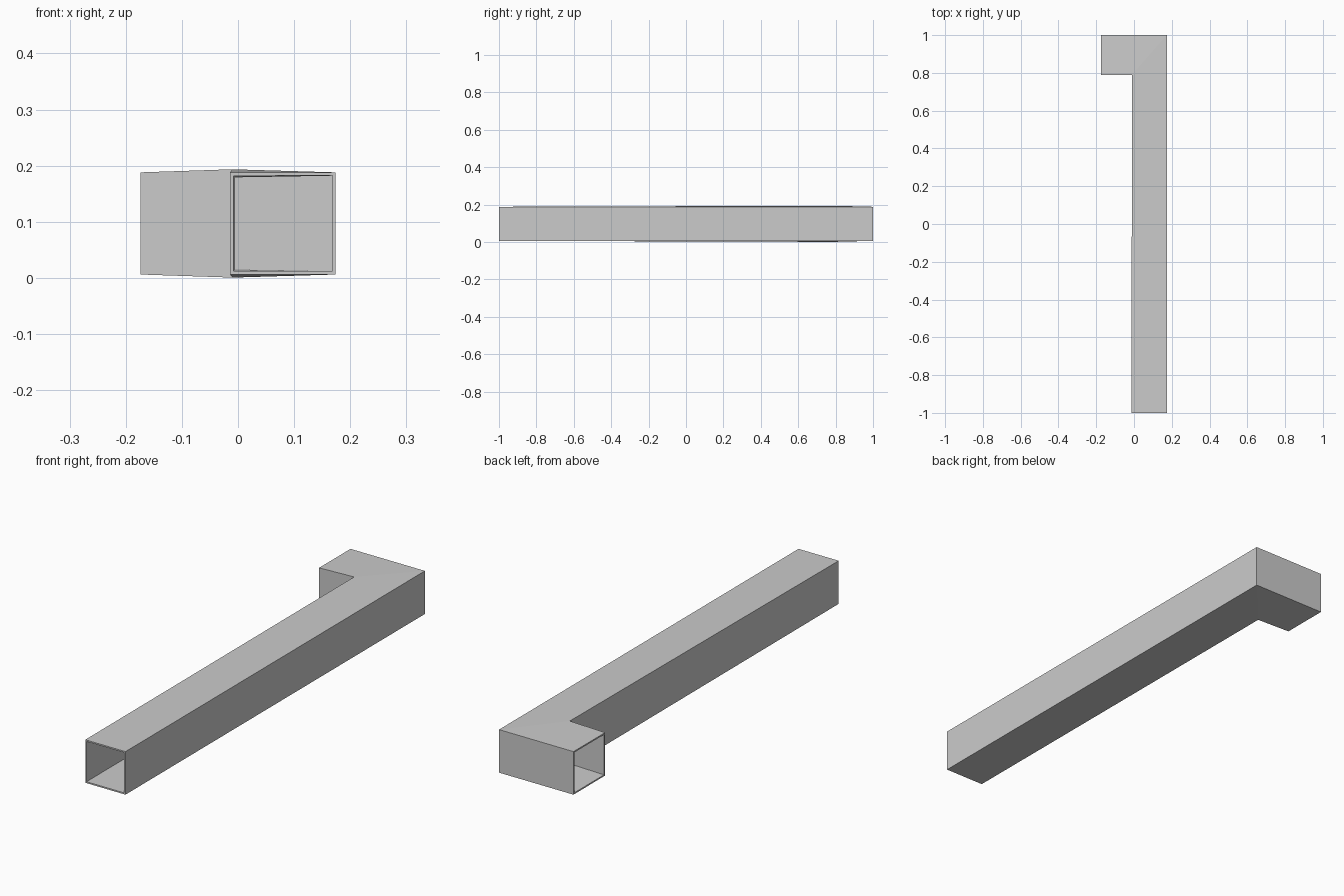
import bpy, bmesh

cube = bpy.data.objects.get("Cube")
if cube:
    bpy.data.objects.remove(cube, do_unlink=True)

WALL = 0.006

metal = bpy.data.materials.new("plain grey")
metal.use_nodes = True
grey = (0.6, 0.6, 0.6, 1)
metal.diffuse_color = grey
metal.node_tree.nodes["Principled BSDF"].inputs["Base Color"].default_value = grey


def section(outer, inner, swell=0.0):
    """Four corners of the duct: outer wall bottom/top, inner wall top/bottom."""
    low, high = 0.006, 0.188
    return [(*outer, low), (*outer, high),
            (*inner, high + swell), (*inner, low - swell)]


# Sections along the bent duct: front mouth, mitred corner, side mouth
sections = [
    section((0.174, -1), (-0.014, -1)),
    section((0.174, 1), (-0.01, 0.79), 0.0055),
    section((-0.174, 1), (-0.174, 0.79)),
]

bm = bmesh.new()
rings = [[bm.verts.new(p) for p in s] for s in sections]
for a, b in zip(rings, rings[1:]):
    for i in range(4):
        j = (i + 1) % 4
        bm.faces.new((a[i], a[j], b[j], b[i]))
bmesh.ops.recalc_face_normals(bm, faces=bm.faces)
# Face outwards: the outer long wall must point to +x
bm.faces.ensure_lookup_table()
if bm.faces[0].normal.x < 0:
    bmesh.ops.reverse_faces(bm, faces=bm.faces)

mesh = bpy.data.meshes.new("bent_duct")
bm.to_mesh(mesh)
bm.free()
mesh.materials.append(metal)
duct = bpy.data.objects.new("bent_duct", mesh)
bpy.context.collection.objects.link(duct)

# Thin sheet walls, open at both mouths
shell = duct.modifiers.new("wall", 'SOLIDIFY')
shell.thickness = WALL
shell.offset = -1
shell.use_even_offset = True
